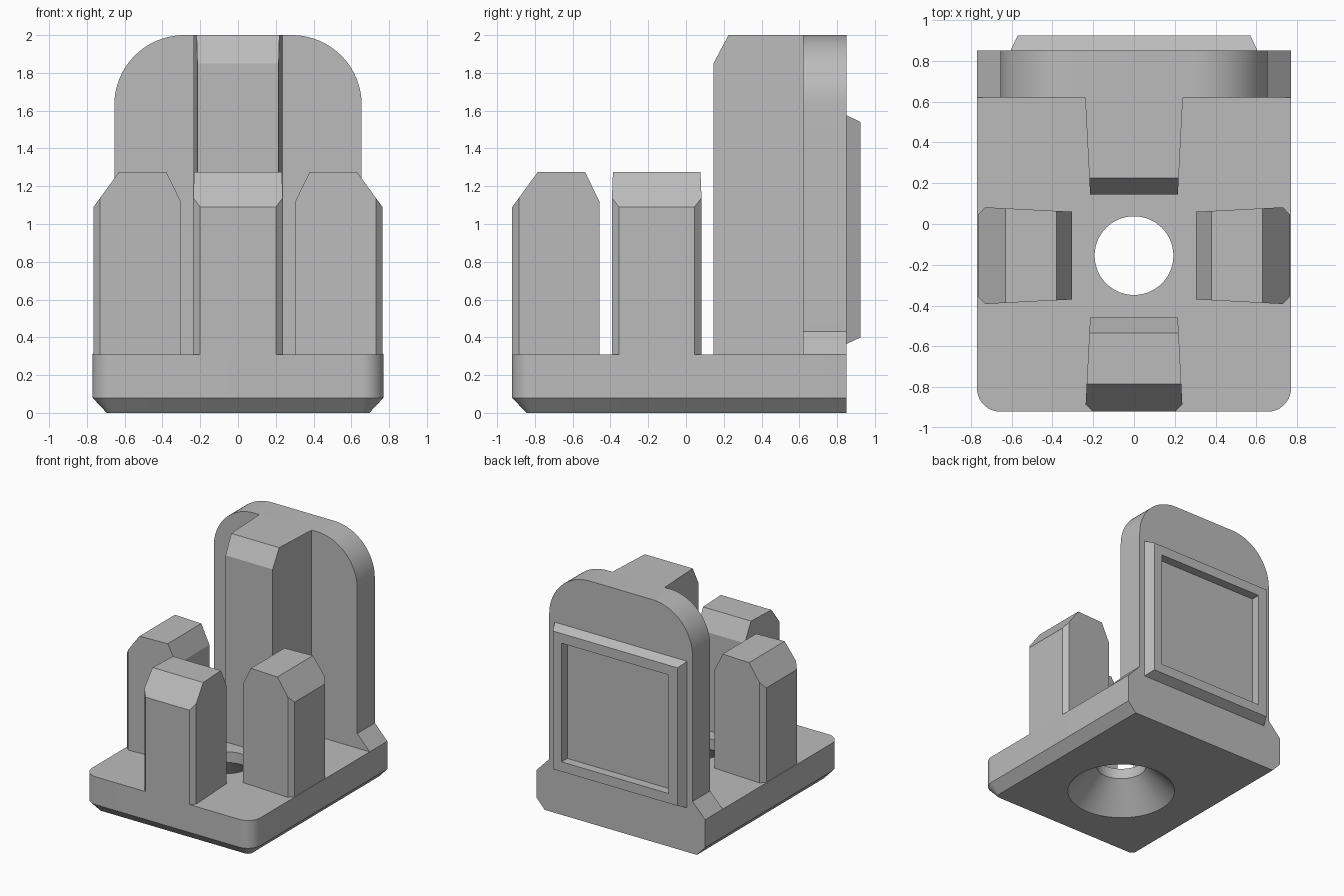
import bpy, bmesh
from math import sin, cos, pi, radians
from mathutils import Vector, Matrix

cube = bpy.data.objects.get("Cube")
if cube:
    bpy.data.objects.remove(cube, do_unlink=True)

grey = bpy.data.materials.new("plain_grey")
grey.use_nodes = True
grey.diffuse_color = (0.5, 0.5, 0.5, 1)
grey.node_tree.nodes["Principled BSDF"].inputs["Base Color"].default_value = (0.5, 0.5, 0.5, 1)

FLOOR = 0.31          # top of the base
HOLE_Y = -0.155       # centre of the hole and of the ring of prongs


def loft(rings, closed=False):
    """Skin matching rings of points; cap the ends or close into a loop."""
    bm = bmesh.new()
    loops = [[bm.verts.new(p) for p in ring] for ring in rings]
    n = len(loops[0])
    pairs = list(zip(loops, loops[1:]))
    if closed:
        pairs.append((loops[-1], loops[0]))
    else:
        bm.faces.new(loops[0])
        bm.faces.new(loops[-1])
    for a, b in pairs:
        for i in range(n):
            j = (i + 1) % n
            bm.faces.new((a[i], a[j], b[j], b[i]))
    return bm


def finish(name, bm, matrix=Matrix()):
    bmesh.ops.transform(bm, matrix=matrix, verts=bm.verts)
    bmesh.ops.recalc_face_normals(bm, faces=bm.faces)
    mesh = bpy.data.meshes.new(name)
    bm.to_mesh(mesh)
    bm.free()
    mesh.materials.append(grey)
    obj = bpy.data.objects.new(name, mesh)
    bpy.context.collection.objects.link(obj)
    return obj


def smooth(obj):
    bpy.ops.object.select_all(action="DESELECT")
    obj.select_set(True)
    bpy.context.view_layer.objects.active = obj
    bpy.ops.object.shade_smooth_by_angle(angle=radians(25))


def arc(cx, cy, r, start, end, steps=14):
    angles = [radians(start + (end - start) * i / steps) for i in range(steps + 1)]
    return [(cx + r * cos(a), cy + r * sin(a)) for a in angles]


def post(plan, top, cuts):
    """Extrude a plan upward, then slice off sloped tops given as (y, z, y, z)."""
    bm = loft([[(x, y, z) for x, y in plan] for z in (FLOOR, top)])
    for y0, z0, y1, z1 in cuts:
        normal = Vector((0, z0 - z1, y1 - y0))
        if normal.z < 0:
            normal = -normal
        bmesh.ops.bisect_plane(bm, geom=bm.verts[:] + bm.edges[:] + bm.faces[:],
                               plane_co=(0, y0, z0), plane_no=normal, clear_outer=True)
        bmesh.ops.holes_fill(bm, edges=bm.edges[:])
    return bm


# Base: rounded front corners, square back, chamfered underside
def base_outline(inset, z):
    right = arc(0.655, -0.805, 0.115 - inset, -90, 0) + [(0.77 - inset, 0.85)]
    left = [(-x, y) for x, y in reversed(right)]
    return [(x, y, z) for x, y in right + left]


base = finish("base", loft([base_outline(0.075, 0), base_outline(0, 0.08),
                            base_outline(0, FLOOR)]))

# Countersunk screw hole through the base
rings = [[(x, y, z) for x, y in arc(0, HOLE_Y, r, 0, 360, 64)[:-1]]
         for r, z in ((0.465, -0.05), (0.193, 0.222), (0.193, 0.4))]
cutter = finish("hole_cutter", loft(rings))
cutter.hide_render = True
mod = base.modifiers.new("hole", "BOOLEAN")
mod.operation, mod.solver, mod.object = "DIFFERENCE", "EXACT", cutter
bpy.context.view_layer.objects.active = base
bpy.ops.object.modifier_apply(modifier=mod.name)
bpy.data.objects.remove(cutter, do_unlink=True)
smooth(base)

# Three short prongs standing around the hole, outer corners chamfered
half = [(0.2, -0.765), (0.237, -0.73), (0.215, -0.303)]
plan = half + [(-x, y) for x, y in reversed(half)]
for name, turn in (("front_prong", 0), ("left_prong", pi / 2), ("right_prong", -pi / 2)):
    bm = post(plan, 1.275, [(-0.765, 1.09, -0.63, 1.275), (-0.303, 1.12, -0.38, 1.275)])
    finish(name, bm, Matrix.Translation((0, HOLE_Y, 0)) @ Matrix.Rotation(turn, 4, "Z"))

# Tall rear post, joined to the back plate
plan = [(0.24, 0.63), (0.215, 0.145), (-0.215, 0.145), (-0.24, 0.63)]
finish("rear_post", post(plan, 2.0, [(0.145, 1.85, 0.225, 2.0)]))

# Back plate: rounded top corners and flared feet
right = [(0.77, FLOOR), (0.655, 0.43)] + arc(0.285, 1.63, 0.37, 0, 90, 20)
outline = right + [(-x, z) for x, z in reversed(right)]
smooth(finish("back_plate", loft([[(x, y, z) for x, z in outline] for y in (0.62, 0.85)])))

# Raised bevelled frame on the back, open to the plate behind it
corners = ((1, 1), (-1, 1), (-1, -1), (1, -1))
rings = [[(sx * r, y, 0.97 + sz * r) for sx, sz in corners]
         for r, y in ((0.605, 0.85), (0.57, 0.925), (0.49, 0.925), (0.49, 0.85))]
finish("back_frame", loft(rings, closed=True))
